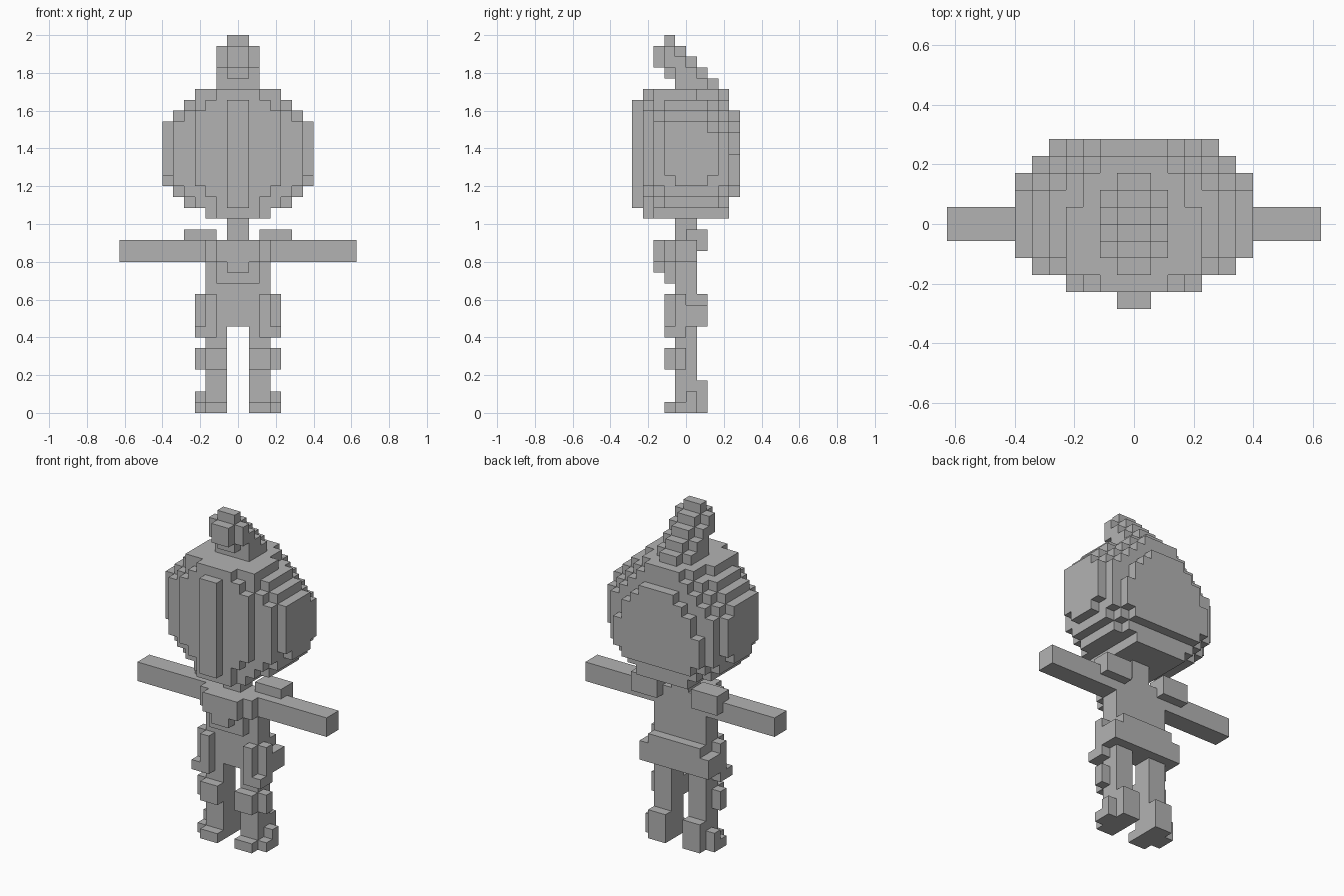
import bpy, bmesh
from mathutils import Vector

if "Cube" in bpy.data.objects:
    bpy.data.objects.remove(bpy.data.objects["Cube"])

V = 2 / 35  # size of one block

grey = bpy.data.materials.new("plain grey")
grey.diffuse_color = (0.45, 0.45, 0.45, 1)
grey.use_nodes = True
grey.node_tree.nodes["Principled BSDF"].inputs["Base Color"].default_value = grey.diffuse_color

DIRS = [(1, 0, 0), (-1, 0, 0), (0, 1, 0), (0, -1, 0), (0, 0, 1), (0, 0, -1)]
taken = set()  # blocks already used by earlier parts


def block_part(name, boxes, mirror=False):
    """Fill boxes (x0, x1, y0, y1, z0, z1) with blocks and skin the outside."""
    cells = set()
    for x0, x1, y0, y1, z0, z1 in boxes:
        for x in range(x0, x1):
            for y in range(y0, y1):
                for z in range(z0, z1):
                    cells.add((x, y, z))
                    if mirror:
                        cells.add((-1 - x, y, z))
    cells -= taken
    taken.update(cells)
    bm = bmesh.new()
    verts = {}
    for c in sorted(cells):
        for d in DIRS:
            if tuple(a + b for a, b in zip(c, d)) in cells:
                continue
            n = Vector(d)
            u = Vector((abs(d[1]) + abs(d[2]) > 0, abs(d[0]) > 0, 0))
            w = n.cross(u)
            mid = Vector(c) + Vector((.5, .5, .5)) + n / 2
            loop = []
            for a, b in ((-1, -1), (1, -1), (1, 1), (-1, 1)):
                p = mid + (u * a + w * b) / 2
                key = tuple(round(k) for k in p)
                if key not in verts:
                    verts[key] = bm.verts.new(Vector(key) * V)
                loop.append(verts[key])
            bm.faces.new(loop)
    # merge coplanar block faces into clean panels
    bmesh.ops.dissolve_limit(bm, angle_limit=0.01, verts=bm.verts[:], edges=bm.edges[:])
    mesh = bpy.data.meshes.new(name)
    bm.to_mesh(mesh)
    bm.free()
    mesh.materials.append(grey)
    obj = bpy.data.objects.new(name, mesh)
    bpy.context.collection.objects.link(obj)
    return obj


# Head: slices from front to back, each a stack of (half width, bottom, top)
slices = [
    (-5, -4, [(1, 19, 29)]),
    (-4, -3, [(4, 21, 28), (3, 20, 29), (2, 18, 30)]),
    (-3, -2, [(6, 21, 27), (5, 20, 28), (4, 19, 30), (3, 18, 30)]),
    (-2, -1, [(7, 22, 27), (6, 20, 28), (5, 19, 29), (4, 19, 30), (3, 18, 30)]),
    (-1, 1, [(7, 21, 27), (6, 20, 28), (5, 19, 29), (4, 19, 30), (3, 18, 30)]),
    (1, 2, [(7, 21, 27), (6, 20, 28), (5, 19, 29), (3, 18, 30)]),
    (2, 3, [(7, 22, 26), (6, 20, 27), (5, 19, 28), (4, 19, 29), (3, 18, 30)]),
    (3, 4, [(6, 21, 26), (5, 20, 27), (4, 19, 28), (3, 18, 29), (2, 18, 30)]),
    (4, 5, [(5, 21, 24), (4, 20, 26), (3, 20, 27), (2, 20, 28)]),
]
block_part("head", [(-h, h, y0, y1, z0, z1)
                    for y0, y1, stack in slices for h, z0, z1 in stack])

# Hair tuft: curls forward as it rises, with lower shoulders on both sides
block_part("hair_tuft", [
    (0, 1, -1, 3, 30, 31), (0, 1, -2, 2, 31, 32), (0, 1, -3, 1, 32, 33),
    (0, 1, -3, 0, 33, 34), (0, 1, -2, -1, 34, 35),
    (1, 2, -1, 2, 30, 31), (1, 2, -1, 1, 31, 32),
    (1, 2, -2, 0, 32, 33), (1, 2, -2, -1, 33, 34)], True)

# Torso, neck, arms and legs
block_part("body", [
    (0, 3, -1, 1, 8, 16),     # torso
    (0, 1, -1, 1, 16, 18),    # neck
    (3, 11, -1, 1, 14, 16),   # arms
    (1, 3, -1, 1, 0, 8)], True)

# Chest plate
block_part("chest_plate", [
    (0, 2, -3, -2, 14, 16), (0, 1, -3, -2, 13, 14),
    (0, 3, -2, -1, 14, 16), (0, 2, -2, -1, 12, 14)], True)

# Shoulder pads behind the arms
block_part("shoulder_pads", [(2, 5, 0, 2, 15, 17)], True)

# Hip guards and back skirt
block_part("hip_guards", [
    (2, 3, -2, -1, 7, 11), (3, 4, -2, -1, 7, 8), (3, 4, -1, 0, 7, 11)], True)
block_part("back_skirt", [(0, 3, 1, 2, 8, 11), (3, 4, 0, 2, 8, 10)], True)

# Knee pads
block_part("knee_pads", [(1, 3, -2, -1, 4, 6), (3, 4, -1, 0, 4, 6)], True)

# Boots: toe, heel and outer ankle
block_part("boots", [
    (1, 3, -2, -1, 0, 1), (1, 3, 1, 2, 0, 3),
    (3, 4, 0, 1, 0, 2), (3, 4, -1, 0, 0, 1)], True)
